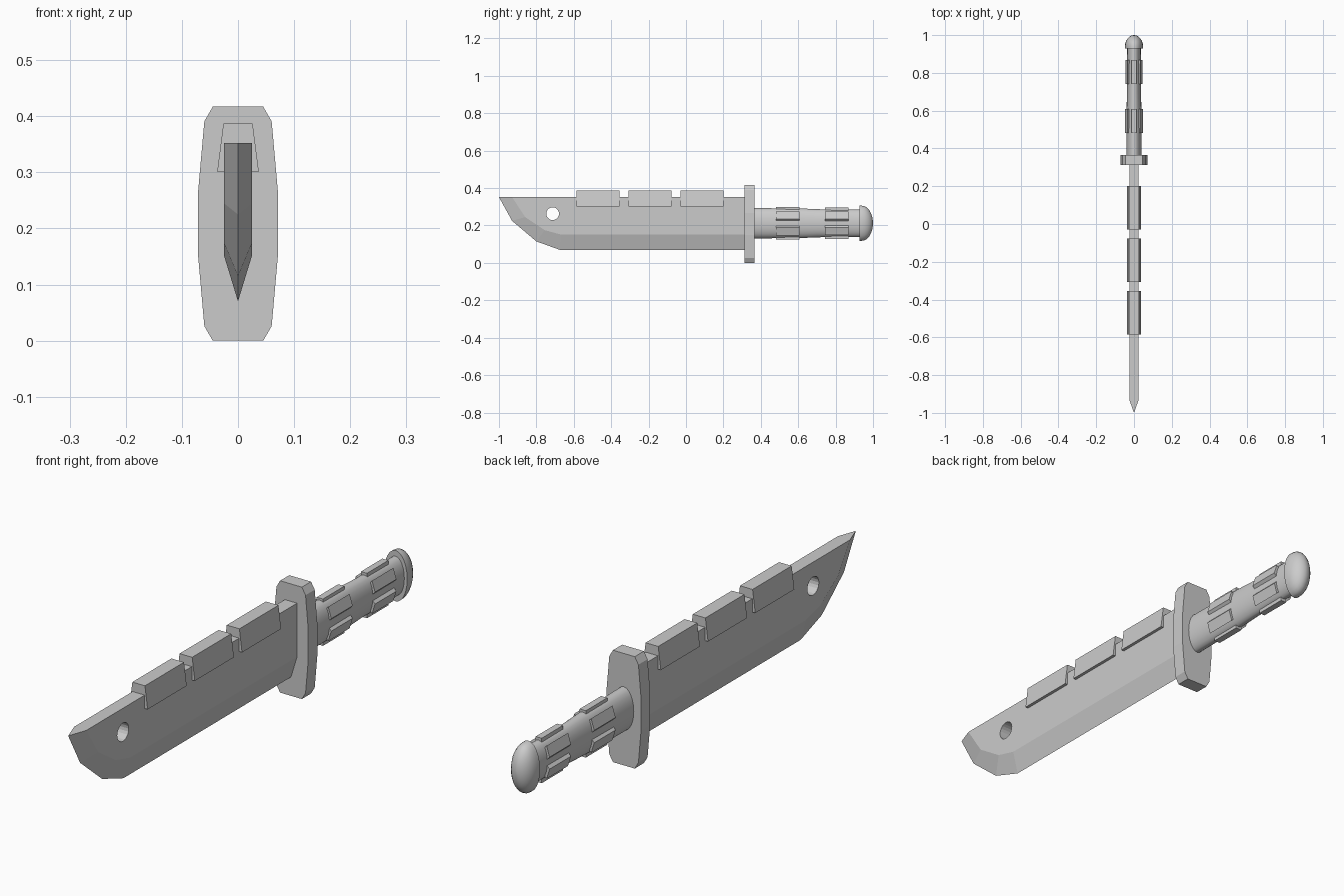
import bpy, bmesh, math

if "Cube" in bpy.data.objects:
    bpy.data.objects.remove(bpy.data.objects["Cube"])

HC = 0.212  # height of the handle axis


def finish(name, bm, smooth=False):
    bmesh.ops.recalc_face_normals(bm, faces=bm.faces)
    me = bpy.data.meshes.new(name)
    bm.to_mesh(me)
    bm.free()
    ob = bpy.data.objects.new(name, me)
    bpy.context.collection.objects.link(ob)
    if smooth:
        bpy.ops.object.select_all(action='DESELECT')
        ob.select_set(True)
        bpy.context.view_layer.objects.active = ob
        bpy.ops.object.shade_smooth_by_angle(angle=math.radians(40))
    return ob


def loft(name, rings, smooth=False):
    """Skin equal-length rings of points and cap both ends."""
    bm = bmesh.new()
    vs = [[bm.verts.new(p) for p in r] for r in rings]
    n = len(vs[0])
    for a, b in zip(vs, vs[1:]):
        for i in range(n):
            j = (i + 1) % n
            bm.faces.new((a[i], a[j], b[j], b[i]))
    bm.faces.new(vs[0])
    bm.faces.new(vs[-1])
    return finish(name, bm, smooth)


def ellipse(y, rx, rz, n=24):
    return [(rx * math.cos(2 * math.pi * i / n), y,
             HC + rz * math.sin(2 * math.pi * i / n)) for i in range(n)]


# Blade: flat sides, ground edge following the curved tip
outer = [(-1, .352), (-.93, .225), (-.80, .115), (-.675, .07), (.33, .07)]
inner = [(-.93, .352), (-.86, .245), (-.755, .175), (-.67, .152), (.33, .152)]
bm = bmesh.new()
edge = [bm.verts.new((0, y, z)) for y, z in outer]
sides = []
for x in (-.025, .025):
    s = [bm.verts.new((x, y, z)) for y, z in inner + [(.33, .352)]]
    bm.faces.new(s)
    for i in range(4):
        bm.faces.new((edge[i], edge[i + 1], s[i + 1], s[i]))
    sides.append(s)
L, R = sides
bm.faces.new((edge[0], L[0], L[5], R[5], R[0]))
bm.faces.new((edge[4], R[4], R[5], L[5], L[4]))
blade = finish("blade", bm)

# Hole near the tip
cutter = loft("hole_cutter", [[(x, -.713 + .034 * math.cos(a * math.pi / 10),
                                .263 + .034 * math.sin(a * math.pi / 10))
                               for a in range(20)] for x in (-.1, .1)])
cutter.hide_render = True
cutter.hide_viewport = True
mod = blade.modifiers.new("hole", 'BOOLEAN')
mod.operation = 'DIFFERENCE'
mod.solver = 'EXACT'
mod.object = cutter

# Three tapered blocks along the spine
for i in range(3):
    y0 = -.585 + .278 * i
    section = [(-.037, .302), (.037, .302), (.026, .387), (-.026, .387)]
    loft(f"spine_block_{i + 1}", [[(x, y, z) for x, z in section]
                                  for y in (y0, y0 + .23)])

# Guard plate
half = [(.045, 0), (.06, .026), (.071, .15), (.071, .267), (.06, .391), (.045, .417)]
outline = half + [(-x, z) for x, z in reversed(half)]
loft("guard", [[(x, y, z) for x, z in outline] for y in (.312, .366)])

# Oval handle, slightly tapered
loft("handle", [ellipse(.35, .041, .081), ellipse(.62, .039, .079),
                ellipse(.70, .037, .075), ellipse(.95, .036, .073)], True)

# Domed pommel
dome = [ellipse(.928, .048, .095), ellipse(.94, .048, .094)]
for k in range(1, 7):
    t = k * math.radians(85) / 6
    dome.append(ellipse(.94 + .06 * math.sin(t), .048 * math.cos(t), .094 * math.cos(t)))
loft("pommel", dome, True)

# Grip pads: two rows of six around the handle
for row, (y0, y1, s) in enumerate([(.482, .608, 1.0), (.742, .868, .96)]):
    for k in range(6):
        a = math.radians(30 + 60 * k)
        section = []
        for r, t in ((.85, -.32), (1.18, -.32), (1.18, .32), (.85, .32)):
            u = r * math.cos(a) - t * math.sin(a)
            v = r * math.sin(a) + t * math.cos(a)
            section.append((.04 * s * u, HC + .074 * s * v))
        loft(f"grip_pad_{row + 1}_{k + 1}", [[(x, y, z) for x, z in section]
                                             for y in (y0, y1)])
